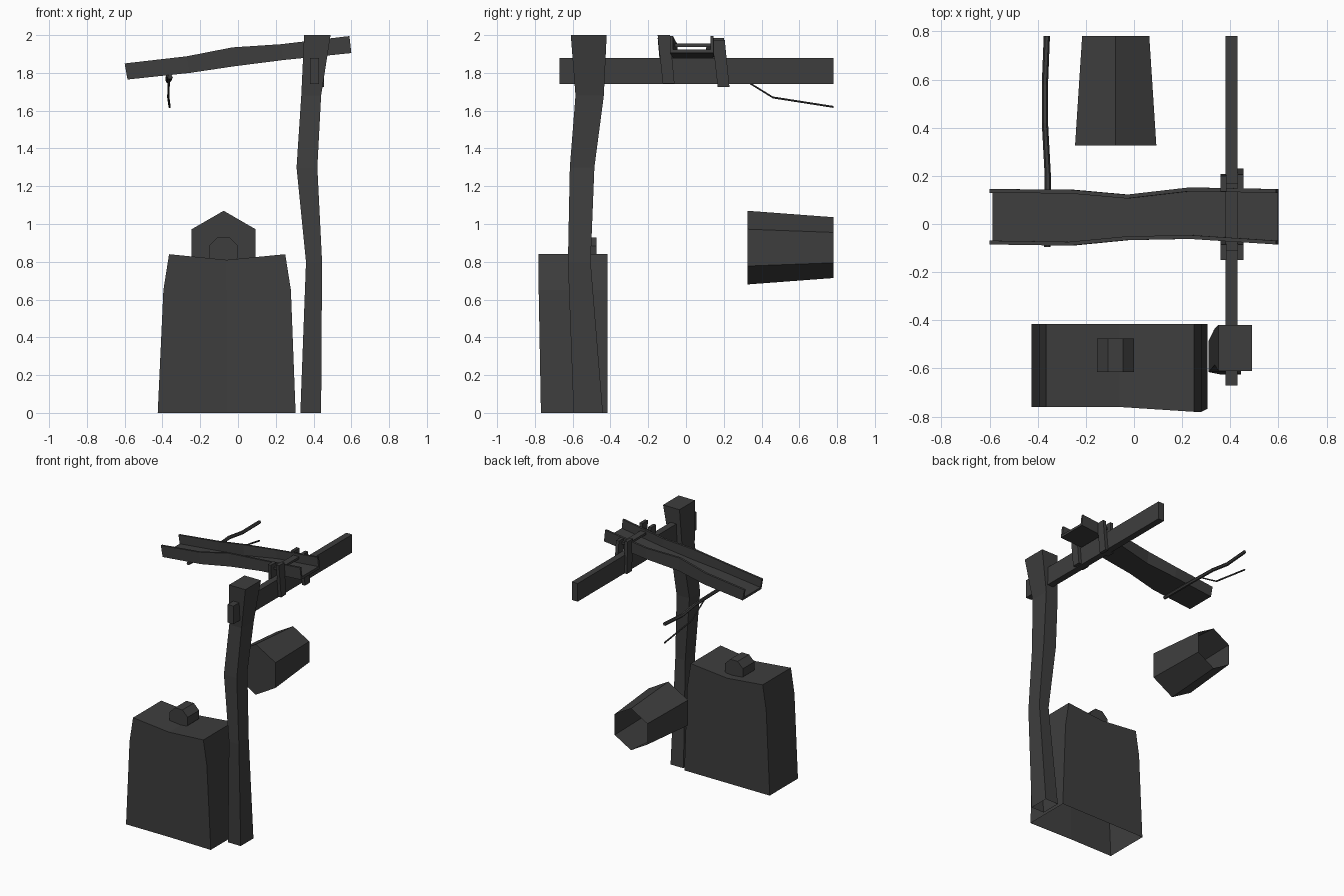
import bpy, bmesh, math
from mathutils import Vector

old = bpy.data.objects.get("Cube")
if old:
    bpy.data.objects.remove(old, do_unlink=True)

# Single weathered dark grey
mat = bpy.data.materials.new("dark_grey")
mat.use_nodes = True
GREY = (0.048, 0.048, 0.048, 1)
mat.diffuse_color = GREY
mat.node_tree.nodes["Principled BSDF"].inputs["Base Color"].default_value = GREY


def loft(name, rings, cap_start=True, cap_end=True):
    """Skin a row of equal-length closed cross-sections."""
    bm = bmesh.new()
    rows = [[bm.verts.new(p) for p in ring] for ring in rings]
    n = len(rows[0])
    for a, b in zip(rows, rows[1:]):
        for i in range(n):
            j = (i + 1) % n
            bm.faces.new((a[i], a[j], b[j], b[i]))
    if cap_start:
        bm.faces.new(rows[0][::-1])
    if cap_end:
        bm.faces.new(rows[-1])
    bmesh.ops.recalc_face_normals(bm, faces=bm.faces)
    me = bpy.data.meshes.new(name)
    bm.to_mesh(me)
    bm.free()
    me.materials.append(mat)
    ob = bpy.data.objects.new(name, me)
    bpy.context.collection.objects.link(ob)
    return ob


def rect(x0, x1, y0, y1, z):
    return [(x0, y0, z), (x1, y0, z), (x1, y1, z), (x0, y1, z)]


def box(name, x0, x1, y0, y1, z0, z1):
    return loft(name, [rect(x0, x1, y0, y1, z0), rect(x0, x1, y0, y1, z1)])


def disc(cx, y, cz, r, n, turn):
    """Polygon facing along y."""
    angles = [turn + math.tau * i / n for i in range(n)]
    return [(cx + r * math.cos(a), y, cz + r * math.sin(a)) for a in angles]


def stick(name, path, r):
    rings = [disc(x, y, z, r, 6, 0) for x, y, z in path]
    return loft(name, rings)


# Crooked upright post, open underneath
loft("post", [
    rect(0.33, 0.44, -0.595, -0.44, 0),
    rect(0.36, 0.445, -0.625, -0.505, 0.8),
    rect(0.31, 0.42, -0.615, -0.485, 1.3),
    rect(0.335, 0.44, -0.585, -0.435, 1.68),
    rect(0.35, 0.49, -0.61, -0.42, 2.0),
], cap_start=False)

# Beam passing through the post
box("beam", 0.38, 0.43, -0.67, 0.78, 1.74, 1.88)

# Sloping U-shaped trough: bottom x, z, top x, z, y range
wall, floor = 0.016, 0.02
stations = [
    (-0.585, 1.765, -0.6, 1.85, -0.085, 0.145),
    (-0.255, 1.8, -0.27, 1.888, -0.09, 0.143),
    (-0.02, 1.835, -0.03, 1.935, -0.067, 0.122),
    (0.24, 1.868, 0.23, 1.952, -0.062, 0.152),
    (0.6, 1.905, 0.59, 1.995, -0.085, 0.145),
]
rings = []
for xb, zb, xt, zt, y0, y1 in stations:
    low, top = Vector((xb, 0, zb)), Vector((xt, 0, zt))
    mid = low + (top - low).normalized() * floor
    section = [(y0, low), (y1, low), (y1, top), (y1 - wall, top),
               (y1 - wall, mid), (y0 + wall, mid), (y0 + wall, top), (y0, top)]
    rings.append([(p.x, y, p.z) for y, p in section])
loft("trough", rings)

# Slanted plates clamping the trough to the beam: x, bottom y, top y, z range
plates = [
    ("front_left", 0.43, -0.123, -0.15, 1.745, 2.0),
    ("front_right", 0.36, -0.13, -0.15, 1.75, 1.985),
    ("back_left", 0.43, 0.168, 0.14, 1.725, 1.975),
    ("back_right", 0.36, 0.145, 0.135, 1.74, 1.985),
]
for side, x, yb, yt, z0, z1 in plates:
    loft(side + "_clamp", [rect(x, x + 0.025, yb, yb + 0.062, z0),
                           rect(x, x + 0.025, yt, yt + 0.065, z1)])
box("clamp_crossbar", 0.38, 0.43, -0.11, 0.17, 1.938, 1.955)

# Main twig under the trough and its thin offshoot
stick("twig", [(-0.36, -0.095, 1.778), (-0.358, 0.2, 1.775), (-0.37, 0.42, 1.78),
               (-0.37, 0.58, 1.757), (-0.362, 0.78, 1.765)], 0.013)
stick("twig_offshoot", [(-0.366, 0.29, 1.775), (-0.369, 0.46, 1.67),
                        (-0.362, 0.78, 1.62)], 0.006)


# Tapered body with a dipped top, open underneath
def body_ring(x0, x1, front, z, z_mid):
    back, xm = -0.415, -0.06
    return [(x0, -0.76, z), (xm, -0.76, z_mid), (x1, front, z),
            (x1, back, z), (xm, back, z_mid), (x0, back, z)]


body = loft("body", [
    body_ring(-0.425, 0.305, -0.768, 0, 0),
    body_ring(-0.395, 0.28, -0.78, 0.65, 0.65),
    body_ring(-0.365, 0.25, -0.78, 0.84, 0.81),
], cap_start=False, cap_end=False)
bm = bmesh.new()
bm.from_mesh(body.data)
bm.verts.ensure_lookup_table()
top = bm.verts[-6:]
bm.faces.new((top[0], top[1], top[4], top[5]))
bm.faces.new((top[1], top[2], top[3], top[4]))
bmesh.ops.recalc_face_normals(bm, faces=bm.faces)
bm.to_mesh(body.data)
bm.free()

# Eight-sided knob on the body
loft("knob", [disc(-0.077, y, 0.853, 0.083, 8, math.pi / 8) for y in (-0.615, -0.475)])

# Hexagonal bucket, open at the back
loft("bucket", [disc(-0.076, 0.325, 0.875, 0.195, 6, math.pi / 6),
                disc(-0.076, 0.78, 0.875, 0.161, 6, math.pi / 6)], cap_end=False)
